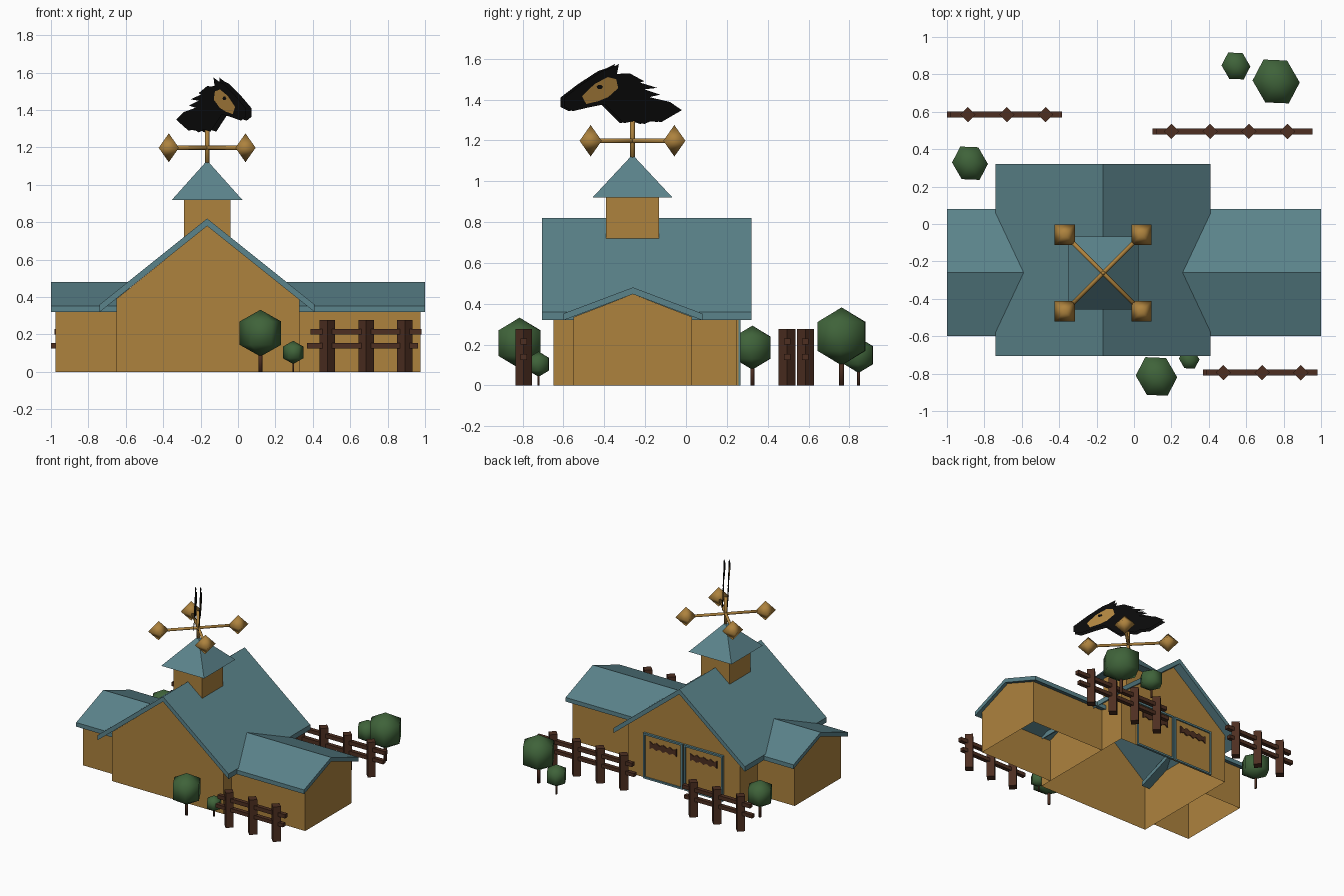
import bpy, bmesh, math
from mathutils import Vector

if "Cube" in bpy.data.objects:
    bpy.data.objects.remove(bpy.data.objects["Cube"])


def material(name, rgb):
    m = bpy.data.materials.new(name)
    m.diffuse_color = (*rgb, 1)
    m.use_nodes = True
    m.node_tree.nodes["Principled BSDF"].inputs["Base Color"].default_value = m.diffuse_color
    return m


TAN = material("tan wood", (0.42, 0.225, 0.048))
TEAL = material("teal roof", (0.105, 0.23, 0.26))
BROWN = material("dark brown wood", (0.075, 0.028, 0.015))
GREEN = material("leaf green", (0.05, 0.125, 0.042))
BLACK = material("black", (0.003, 0.003, 0.003))
CX, CY = -0.165, -0.262   # cupola and vane axis


def add_mesh(name, verts, faces, mat):
    me = bpy.data.meshes.new(name)
    me.from_pydata(verts, [], faces)
    bm = bmesh.new()
    bm.from_mesh(me)
    bmesh.ops.recalc_face_normals(bm, faces=bm.faces)
    bm.to_mesh(me)
    bm.free()
    me.materials.append(mat)
    ob = bpy.data.objects.new(name, me)
    bpy.context.collection.objects.link(ob)
    return ob


def extrude(name, profile, axis, a, b, mat, skip=(), caps=(True, True)):
    """Sweep a (horizontal, z) profile along x or y from a to b."""
    n = len(profile)
    put = (lambda h, z, t: (t, h, z)) if axis == "x" else (lambda h, z, t: (h, t, z))
    verts = [put(h, z, t) for t in (a, b) for h, z in profile]
    faces = [(i, (i + 1) % n, (i + 1) % n + n, i + n) for i in range(n) if i not in skip]
    if caps[0]:
        faces.append(tuple(range(n)))
    if caps[1]:
        faces.append(tuple(range(n, 2 * n)))
    return add_mesh(name, verts, faces, mat)


def box(name, x0, x1, y0, y1, z0, z1, mat):
    return extrude(name, [(x0, z0), (x1, z0), (x1, z1), (x0, z1)], "y", y0, y1, mat)


def rod(name, p, q, r, mat, sides=8):
    p, q = Vector(p), Vector(q)
    bpy.ops.mesh.primitive_cylinder_add(vertices=sides, radius=r, depth=(q - p).length, location=(p + q) / 2)
    ob = bpy.context.object
    ob.name = name
    ob.rotation_euler = (q - p).to_track_quat("Z", "Y").to_euler()
    ob.data.materials.append(mat)
    return ob


def smooth(ob):
    for p in ob.data.polygons:
        p.use_smooth = True


def walls(name, mid, half, eave, top, axis, a, b, caps=(True, True)):
    prof = [(mid - half, 0), (mid + half, 0), (mid + half, eave), (mid, top), (mid - half, eave)]
    return extrude(name, prof, axis, a, b, TAN, skip=(0, 2, 3), caps=caps)  # open floor and top


def gable_roof(name, mid, half, eave, top, thick, axis, a, b):
    up = [(mid - half, eave), (mid, top), (mid + half, eave)]
    prof = up + [(h, z - thick) for h, z in reversed(up)]
    # caps split in two convex quads per end
    ob = extrude(name, prof, axis, a, b, TEAL, caps=(False, False))
    bm = bmesh.new()
    bm.from_mesh(ob.data)
    bm.verts.ensure_lookup_table()
    for o in (0, 6):
        for quad in ((0, 1, 4, 5), (1, 2, 3, 4)):
            bm.faces.new([bm.verts[i + o] for i in quad])
    bmesh.ops.recalc_face_normals(bm, faces=bm.faces)
    bm.to_mesh(ob.data)
    bm.free()


# Main barn
walls("main_walls", -0.16, 0.49, 0.39, 0.785, "y", -0.65, 0.25)
gable_roof("main_roof", CX, 0.575, 0.36, 0.82, 0.04, "y", -0.705, 0.32)

# Side wings
walls("right_wing_walls", -0.26, 0.29, 0.335, 0.447, "x", 0.33, 0.975, (False, True))
walls("left_wing_walls", -0.26, 0.29, 0.335, 0.447, "x", -0.975, -0.65, (True, False))
gable_roof("right_wing_roof", -0.26, 0.34, 0.352, 0.48, 0.033, "x", 0.25, 1.0)
gable_roof("left_wing_roof", -0.26, 0.34, 0.352, 0.48, 0.033, "x", -1.0, -0.58)

# Double door on the back, framed in teal with wavy name-less boards
for side, x0, x1 in (("left", -0.51, -0.165), ("right", -0.155, 0.19)):
    t = 0.014
    box(side + "_door_panel", x0, x1, 0.25, 0.258, 0.0, 0.355, TAN)
    box(side + "_door_post_a", x0, x0 + t, 0.25, 0.268, 0.0, 0.36, TEAL)
    box(side + "_door_post_b", x1 - t, x1, 0.25, 0.268, 0.0, 0.36, TEAL)
    box(side + "_door_top", x0 + t, x1 - t, 0.25, 0.268, 0.346, 0.36, TEAL)
    box(side + "_door_bottom", x0 + t, x1 - t, 0.25, 0.268, 0.0, 0.014, TEAL)
    mid = (x0 + x1) / 2
    N = 20
    ts = [i / N for i in range(N + 1)]
    wave = lambda s, u: (mid + (u - 0.5) * 0.235,
                         0.275 + s * (0.022 + 0.007 * math.cos(u * 8 * math.pi)))
    prof = [wave(-1, u) for u in ts] + [wave(1, u) for u in reversed(ts)]
    extrude(side + "_door_board", prof, "y", 0.257, 0.266, BROWN)

# Cupola
box("cupola_walls", CX - 0.125, CX + 0.125, CY - 0.13, CY + 0.13, 0.7, 0.92, TAN)
hx, hy = 0.188, 0.196
base = [(CX + sx * hx, CY + sy * hy, 0.92) for sx, sy in ((-1, -1), (1, -1), (1, 1), (-1, 1))]
add_mesh("cupola_roof", base + [(CX, CY, 1.13)],
         [(0, 1, 2, 3)] + [(i, (i + 1) % 4, 4) for i in range(4)], TEAL)

# Weather vane: pole, crossed arms and diamond ends
smooth(rod("vane_pole", (CX, CY, 1.1), (CX, CY, 1.33), 0.012, TAN))
D = 0.205
for k, s in enumerate((1, -1)):
    smooth(rod(f"vane_arm_{k}", (CX - D, CY - s * D, 1.198), (CX + D, CY + s * D, 1.198), 0.011, TAN))
for sx in (-1, 1):
    for sy in (-1, 1):
        x, y, h = CX + sx * D, CY + sy * D, 0.054
        v = [(x - h, y - h, 1.198), (x + h, y - h, 1.198), (x + h, y + h, 1.198), (x - h, y + h, 1.198),
             (x, y, 1.275), (x, y, 1.121)]
        f = [(i, (i + 1) % 4, t) for i in range(4) for t in (4, 5)]
        smooth(add_mesh("vane_diamond", v, f, TAN))

# Horse head: two flat silhouettes either side of the pole, (y, z) seen from the right
HEAD = [(-.605, 1.41), (-.605, 1.363), (-.565, 1.343), (-.48, 1.363), (-.407, 1.377), (-.363, 1.333),
        (-.314, 1.284), (-.26, 1.296), (-.215, 1.28), (-.18, 1.295), (-.13, 1.29), (-.03, 1.348),
        (-.088, 1.388), (-.19, 1.412), (-.135, 1.424), (-.215, 1.45), (-.15, 1.457), (-.235, 1.483),
        (-.215, 1.49), (-.285, 1.528), (-.348, 1.524), (-.338, 1.574), (-.38, 1.553), (-.42, 1.54),
        (-.52, 1.475)]
CHEEK = [(-.52, 1.417), (-.46, 1.475), (-.395, 1.51), (-.353, 1.5), (-.343, 1.456), (-.392, 1.412),
         (-.441, 1.392), (-.5, 1.378)]
EYE = [(-.435 + .016 * math.cos(a), 1.462 + .011 * math.sin(a))
       for a in (i * math.pi / 3 for i in range(6))]
ALONG, OUT = Vector((0.543, -0.84, 0)), Vector((0.84, 0.543, 0))


def flat_shape(name, pts, offset, mat):
    verts = []
    for y, z in pts:
        p = Vector((CX, CY, z)) + ALONG * ((CY - y) / 0.84) + OUT * offset
        verts.append(p)
    ob = add_mesh(name, verts, [tuple(range(len(verts)))], mat)
    if ob.data.polygons[0].normal.dot(OUT) * offset < 0:
        ob.data.flip_normals()


for side, s in (("right", 1), ("left", -1)):
    flat_shape(side + "_horse_head", HEAD, s * 0.018, BLACK)
    flat_shape(side + "_horse_face", CHEEK, s * 0.0205, TAN)
    flat_shape(side + "_horse_eye", EYE, s * 0.023, BLACK)

# Fences: diamond posts with two staggered rails
for name, x0, x1, y, posts in (("front_fence", 0.37, 0.98, -0.795, (0.478, 0.685, 0.892)),
                               ("back_right_fence", 0.1, 0.955, 0.495, (0.2, 0.407, 0.614, 0.821)),
                               ("back_left_fence", -1.0, -0.385, 0.585, (-0.888, -0.68, -0.472))):
    for i, px in enumerate(posts):
        rod(f"{name}_post_{i}", (px, y, 0), (px, y, 0.277), 0.041, BROWN, 4)
    box(name + "_lower_rail", x0, x1 - 0.018, y - 0.016, y + 0.016, 0.125, 0.153, BROWN)
    box(name + "_upper_rail", x0 + 0.018, x1, y - 0.016, y + 0.016, 0.2, 0.23, BROWN)

# Trees: six-sided crowns on thin trunks
for i, (x, y, z, r) in enumerate(((0.12, -0.815, 0.207, 0.125), (0.295, -0.722, 0.104, 0.062),
                                  (-0.877, 0.325, 0.185, 0.108), (0.76, 0.762, 0.24, 0.142),
                                  (0.545, 0.845, 0.148, 0.087))):
    bpy.ops.mesh.primitive_uv_sphere_add(segments=6, ring_count=3, radius=r, location=(x, y, z))
    crown = bpy.context.object
    crown.name = f"tree_crown_{i}"
    # turn so a corner points along x, slightly deeper in y
    corner = max(crown.data.vertices, key=lambda v: v.co.x).co
    if abs(corner.y) > 0.01:
        crown.rotation_euler.z = math.pi / 6
    crown.scale = (1, 1.1, 1)
    crown.data.materials.append(GREEN)
    smooth(crown)
    smooth(rod(f"tree_trunk_{i}", (x, y, 0), (x, y, z - r * 0.6), r * 0.09, BROWN, 6))
